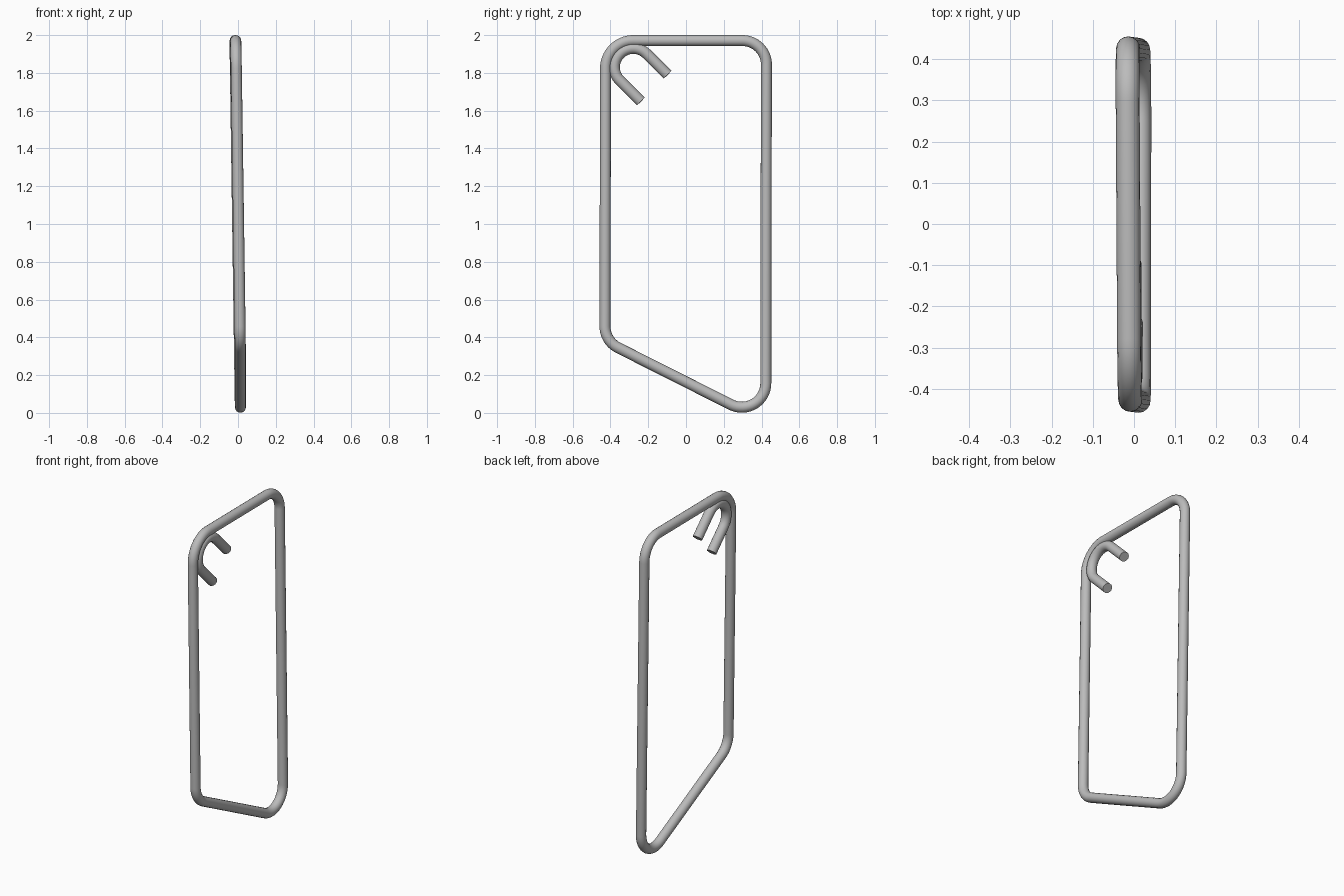
import bpy
import math
from mathutils import Vector

cube = bpy.data.objects.get("Cube")
if cube:
    bpy.data.objects.remove(cube, do_unlink=True)

WIRE = 0.029

steel = bpy.data.materials.new("grey_steel")
steel.use_nodes = True
GREY = (0.5, 0.5, 0.5, 1)
steel.diffuse_color = GREY
steel.node_tree.nodes["Principled BSDF"].inputs["Base Color"].default_value = GREY


def arc(centre, radius, start, end, steps=16):
    """Points on an arc in the bend plane, angles in radians."""
    return [centre + radius * Vector((math.cos(a), math.sin(a)))
            for a in (start + (end - start) * i / steps for i in range(steps + 1))]


def fillet(prev, corner, nxt, radius):
    """Round a polygon corner with a tangent arc."""
    a, b = (prev - corner).normalized(), (nxt - corner).normalized()
    half = a.angle(b) / 2
    centre = corner + (a + b).normalized() * radius / math.sin(half)
    t0 = corner + a * radius / math.tan(half) - centre
    t1 = corner + b * radius / math.tan(half) - centre
    start = math.atan2(t0.y, t0.x)
    turn = math.atan2(t1.y, t1.x) - start
    turn = (turn + math.pi) % (2 * math.pi) - math.pi
    return arc(centre, radius, start, start + turn)


def bent_bar(name, points, closed):
    """Sweep a round bar along points in the slightly leaning bend plane."""
    curve = bpy.data.curves.new(name, "CURVE")
    curve.dimensions = "3D"
    curve.bevel_depth = WIRE
    curve.bevel_resolution = 6
    curve.use_fill_caps = True
    spline = curve.splines.new("POLY")
    spline.points.add(len(points) - 1)
    for point, (y, z) in zip(spline.points, points):
        point.co = (0.015 - 0.0145 * z - 0.006 * y, y, z, 1)
    spline.use_cyclic_u = closed
    obj = bpy.data.objects.new(name, curve)
    bpy.context.collection.objects.link(obj)
    curve.materials.append(steel)
    bpy.ops.object.select_all(action="DESELECT")
    obj.select_set(True)
    bpy.context.view_layer.objects.active = obj
    bpy.ops.object.convert(target="MESH")
    bpy.ops.object.shade_smooth_by_angle(angle=math.radians(40))


# Closed loop with a sloping bottom bar and rounded corners
corners = [Vector(c) for c in ((-0.426, 1.971), (0.426, 1.971),
                               (0.422, -0.049), (-0.429, 0.38))]
radii = (0.148, 0.127, 0.127, 0.127)
loop = []
for i, radius in enumerate(radii):
    loop += fillet(corners[i - 1], corners[i], corners[(i + 1) % 4], radius)
bent_bar("loop_bar", loop, True)

# Hook nested in the top front corner, with two parallel tails
hook_centre = Vector((-0.279, 1.83))
tail = Vector((1, -1)).normalized() * 0.157
bend = arc(hook_centre, 0.1, math.radians(45), math.radians(225), 28)
bent_bar("end_hook", [bend[0] + tail] + bend + [bend[-1] + tail], False)
